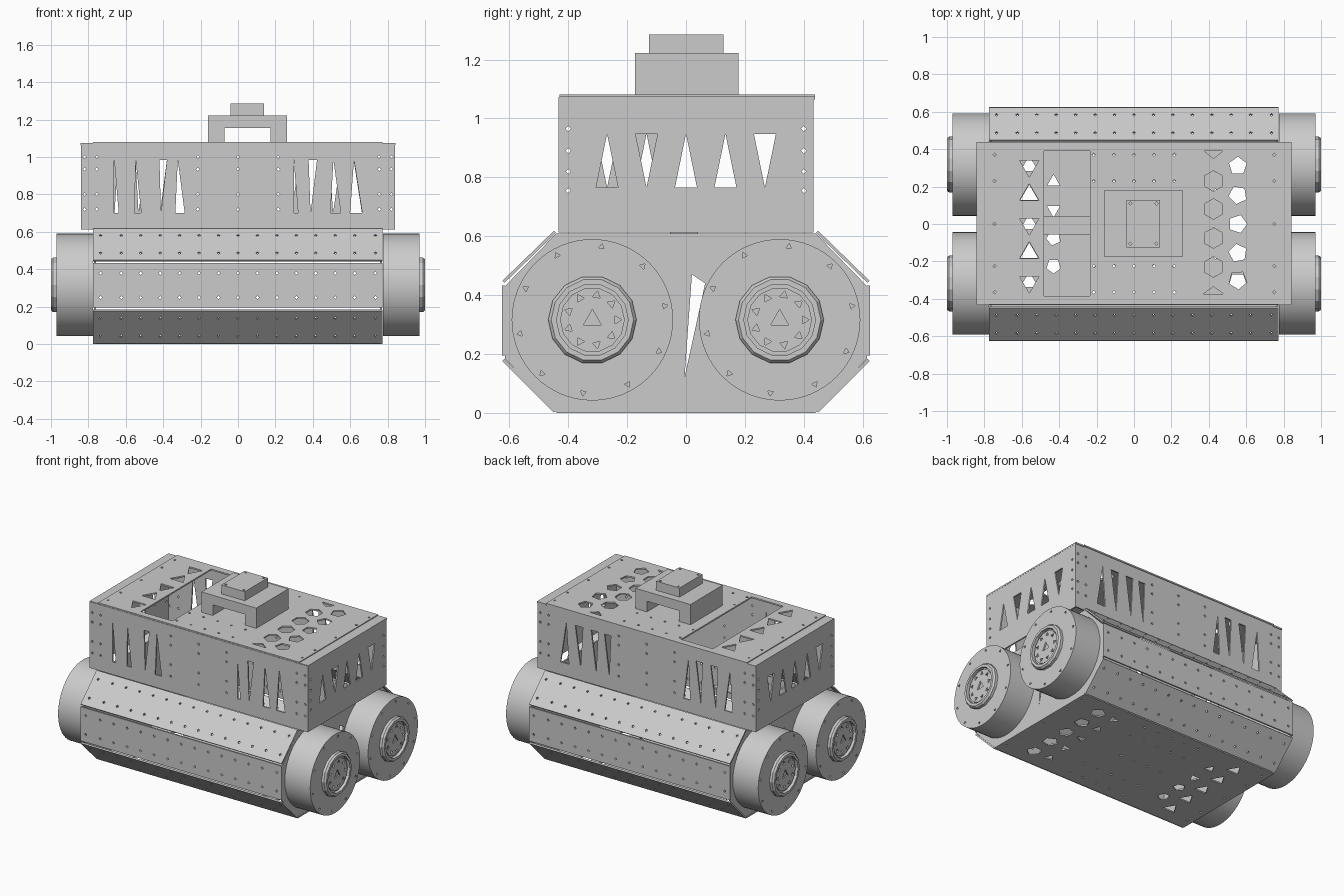
import bpy, bmesh, math
from mathutils import Matrix, Vector

cube = bpy.data.objects.get("Cube")
if cube:
    bpy.data.objects.remove(cube)

grey = bpy.data.materials.new("plain_grey")
grey.use_nodes = True
grey.diffuse_color = (0.6, 0.6, 0.6, 1)
grey.node_tree.nodes["Principled BSDF"].inputs["Base Color"].default_value = (0.6, 0.6, 0.6, 1)

X, Y, Z = Vector((1, 0, 0)), Vector((0, 1, 0)), Vector((0, 0, 1))
T = 0.01


def add(name, mesh, matrix=Matrix()):
    ob = bpy.data.objects.new(name, mesh)
    bpy.context.collection.objects.link(ob)
    ob.matrix_world = matrix
    mesh.materials.clear()
    mesh.materials.append(grey)
    return ob


def plate(name, outline, holes, origin, u, v, thick=T):
    """Flat sheet with cut-outs, drawn in the plane of u and v."""
    cu = bpy.data.curves.new(name, 'CURVE')
    cu.dimensions, cu.fill_mode, cu.extrude = '2D', 'BOTH', thick / 2
    for loop in [outline] + holes:
        sp = cu.splines.new('POLY')
        sp.points.add(len(loop) - 1)
        for p, (a, b) in zip(sp.points, loop):
            p.co = (a, b, 0, 1)
        sp.use_cyclic_u = True
    tmp = bpy.data.objects.new(name + "_outline", cu)
    bpy.context.collection.objects.link(tmp)
    dg = bpy.context.evaluated_depsgraph_get()
    mesh = bpy.data.meshes.new_from_object(tmp.evaluated_get(dg))
    bpy.data.objects.remove(tmp)
    bpy.data.curves.remove(cu)
    mesh.shade_flat()
    m = Matrix((u, v, u.cross(v))).transposed().to_4x4()
    m.translation = origin
    return add(name, mesh, m)


def rect(a, b, c, d):
    return [(a, c), (b, c), (b, d), (a, d)]


def ngon(cx, cy, r, n, turn=0.0):
    return [(cx + r * math.cos(turn + math.tau * i / n),
             cy + r * math.sin(turn + math.tau * i / n)) for i in range(n)]


def spike(c, lo, hi, w, up, lean=0.0):
    base, tip = (lo, hi) if up else (hi, lo)
    return [(c - w / 2, base), (c + w / 2, base), (c + lean, tip)]


def pins(us, vs):
    return [ngon(a, b, 0.009, 4) for a in us for b in vs]


def lathe(name, profile, segs, matrix):
    """Turned solid around the x axis from (radius, x) points."""
    bm = bmesh.new()
    rings = [[bm.verts.new((x, r * math.cos(math.tau * i / segs), r * math.sin(math.tau * i / segs)))
              for i in range(segs)] for r, x in profile]
    for a, b in zip(rings, rings[1:]):
        for i in range(segs):
            j = (i + 1) % segs
            bm.faces.new((a[i], a[j], b[j], b[i]))
    bm.faces.new(rings[0])
    bm.faces.new(rings[-1])
    bmesh.ops.transform(bm, matrix=matrix, verts=bm.verts)
    bmesh.ops.recalc_face_normals(bm, faces=bm.faces)
    mesh = bpy.data.meshes.new(name)
    bm.to_mesh(mesh)
    bm.free()
    return add(name, mesh)


# Lower hull: eight-sided shell made of pinned sheets
columns = [-0.735, 0.735] + [i * 0.104 for i in range(-6, 7)]
for s, side in ((-1, "front"), (1, "back")):
    for part, (y0, z0), (y1, z1) in (("lower", (0.445, 0.005), (0.62, 0.18)),
                                     ("middle", (0.62, 0.195), (0.62, 0.432)),
                                     ("upper", (0.62, 0.445), (0.445, 0.615))):
        v = Vector((0, s * (y1 - y0), z1 - z0))
        h = v.length / 2
        mid = Vector((0, s * (y0 + y1) / 2, (z0 + z1) / 2))
        plate(f"hull_{part}_{side}", rect(-0.775, 0.772, -h, h),
              pins(columns, (-0.55 * h, 0.55 * h)), mid, X, v.normalized())

# Hull end sheets with a narrow slit
octagon = [(0.44, 0), (0.615, 0.185), (0.615, 0.43), (0.44, 0.61)]
octagon += [(-y, z) for y, z in reversed(octagon)]
slit = [(-0.005, 0.12), (0.065, 0.44), (0.02, 0.47)]
for s, side in ((-1, "right"), (1, "left")):
    plate(f"hull_end_{side}", octagon, [slit], X * s * 0.765, Y, Z)

# Hull floor with vent openings
vents = []
for y in (-0.31, -0.155, 0, 0.155, 0.31):
    vents.append(ngon(-0.56, y, 0.055, 3, math.pi / 2))
    vents.append(ngon(0.555, y, 0.05, 5, y * 5))
    vents.append(ngon(0.43, y, 0.035, 3, y * 9))
for y in (-0.225, -0.075, 0.075, 0.225):
    vents.append(ngon(-0.43, y, 0.04, 3 if y > 0 else 5, y * 7))
grid = [i * 0.108 for i in range(-2, 3)]
plate("hull_floor", rect(-0.775, 0.772, -0.44, 0.44),
      vents + pins(grid + [-0.735, 0.735], (-0.365, -0.225, 0, 0.225, 0.365)),
      Z * 0.005, X, Y)

# Upper box: long walls with tall spike openings
wall_pins = pins((-0.82, -0.755, -0.215, 0, 0.215, 0.755, 0.82), (0.72, 0.8, 0.935, 1.0))
spikes = {"front": ((-0.65, 0.025, 1), (-0.535, 0.035, 1), (-0.4, 0.04, 0), (-0.31, 0.05, 1),
                    (0.31, 0.022, 1), (0.4, 0.045, 0), (0.522, 0.055, 1), (0.632, 0.065, 1)),
          "back": ((-0.63, 0.06, 1), (-0.52, 0.055, 0), (-0.405, 0.05, 0), (-0.31, 0.05, 1),
                   (0.3, 0.05, 0), (0.4, 0.055, 0), (0.52, 0.06, 0), (0.63, 0.065, 1))}
for s, side in ((-1, "front"), (1, "back")):
    cuts = [spike(c, 0.7, 0.985, w, up, -0.012) for c, w, up in spikes[side]]
    plate(f"box_wall_{side}", rect(-0.84, 0.84, 0.612, 1.072), cuts + wall_pins,
          Y * s * 0.428, X, Z)

# Upper box: short walls with triangles
for s, side, ups in ((-1, "right", (0, 1, 1, 1, 0)), (1, "left", (1, 0, 1, 1, 0))):
    cuts = [spike((i - 2) * 0.134, 0.765, 0.948, 0.075, up) for i, up in enumerate(ups)]
    plate(f"box_end_{side}", rect(-0.425, 0.425, 0.612, 1.072),
          cuts + pins((-0.4, 0.4), (0.755, 0.82, 0.89, 0.965)), X * s * 0.835, Y, Z)

# Box lid with bay opening, triangles and six-sided vents
lid_cuts = [rect(-0.48, -0.235, -0.385, 0.39)]
lid_cuts += [ngon(-0.56, y, 0.06, 3, math.pi / 2 if i % 2 else -math.pi / 2)
             for i, y in enumerate((-0.31, -0.155, 0, 0.155, 0.31))]
lid_cuts += [ngon(0.425, y, 0.055, 6, math.pi / 6) for y in (-0.23, -0.075, 0.08, 0.23)]
lid_cuts += [ngon(0.555, y, 0.05, 5, y * 5) for y in (-0.3, -0.155, 0, 0.155, 0.31)]
lid_cuts += [spike(0.425, -0.375, -0.335, 0.11, 1), spike(0.425, 0.35, 0.39, 0.1, 0)]
lid_cuts += pins((-0.215, -0.107, 0, 0.107, 0.215), (-0.365, -0.225, 0.23, 0.37))
lid_cuts += pins((-0.745, 0.75), (-0.365, -0.225, 0, 0.23, 0.37))
plate("box_lid", rect(-0.775, 0.772, -0.43, 0.438), lid_cuts, Z * 1.076, X, Y)
for s, side in ((-1, "right"), (1, "left")):
    plate(f"lid_edge_{side}", rect(-0.035, 0.035, -0.43, 0.438), [],
          Vector((s * 0.806, 0, 1.07)), X, Y)

# Cross strip inside the bay
plate("bay_strip", rect(-0.48, -0.235, -0.055, 0.04), [], Z * 0.61, X, Y)

# Bridge on the lid and its raised cap
arch = [(-0.16, 1.08), (-0.073, 1.08), (-0.073, 1.155), (0.175, 1.155),
        (0.175, 1.08), (0.262, 1.08), (0.262, 1.222), (-0.16, 1.222)]
plate("lid_bridge", arch, [], Vector((0, 0.003, 0)), X, Z, 0.352)
plate("bridge_cap", rect(-0.04, 0.14, -0.125, 0.128), pins((-0.02, 0.12), (-0.105, 0.11)),
      Z * 1.253, X, Y, 0.064)

# Wheels: smooth drum, drilled face, faceted hub ring and drilled hub face
for sx, side in ((-1, "right"), (1, "left")):
    for sy, end in ((-1, "front"), (1, "back")):
        tag = f"{end}_{side}"
        place = Matrix.Translation((0, sy * 0.318, 0.316)) @ Matrix.Diagonal((sx, 1, 1, 1))
        centre = Vector((0, sy * 0.318, 0.316))
        drum = lathe(f"wheel_drum_{tag}", [(0.274, 0.775), (0.274, 0.961)], 64, place)
        bpy.ops.object.select_all(action='DESELECT')
        drum.select_set(True)
        bpy.context.view_layer.objects.active = drum
        bpy.ops.object.shade_smooth_by_angle(angle=math.radians(30))
        marks = [ngon(0.25 * math.cos(a), 0.25 * math.sin(a), 0.011, 3, a)
                 for a in (math.tau * (i + 0.3) / 10 for i in range(10))]
        plate(f"wheel_face_{tag}", ngon(0, 0, 0.274, 64), marks, centre + X * sx * 0.965, Y, Z)
        lathe(f"hub_ring_{tag}", [(0.15, 0.965), (0.15, 0.988), (0.14, 1.0), (0.122, 1.0),
                                  (0.122, 0.978)], 14, place)
        marks = [ngon(0.085 * math.cos(a), 0.085 * math.sin(a), 0.015, 3, a)
                 for a in (math.tau * i / 9 for i in range(9))]
        plate(f"hub_face_{tag}", ngon(0, 0, 0.11, 14), marks + [ngon(0, 0, 0.035, 3, math.pi / 2)],
              centre + X * sx * 0.983, Y, Z)
